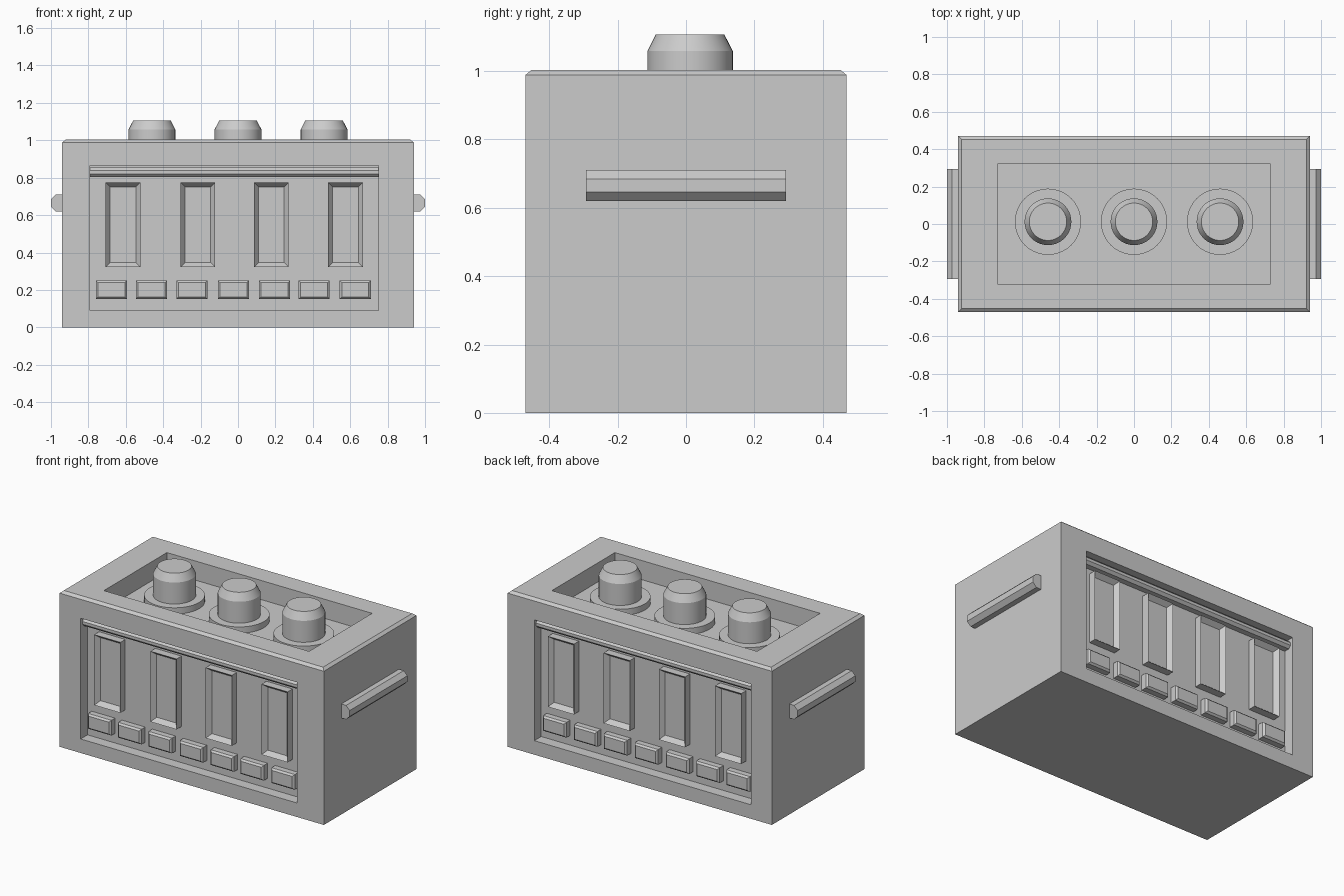
import bpy, bmesh, math
from mathutils import Vector, Matrix

if "Cube" in bpy.data.objects:
    bpy.data.objects.remove(bpy.data.objects["Cube"])

grey = bpy.data.materials.new("light grey")
grey.diffuse_color = (0.6, 0.6, 0.6, 1)
grey.use_nodes = True
grey.node_tree.nodes["Principled BSDF"].inputs["Base Color"].default_value = grey.diffuse_color


def finish(name, bm):
    bmesh.ops.recalc_face_normals(bm, faces=bm.faces[:])
    me = bpy.data.meshes.new(name)
    bm.to_mesh(me)
    bm.free()
    me.materials.append(grey)
    ob = bpy.data.objects.new(name, me)
    bpy.context.collection.objects.link(ob)
    return ob


def box_mesh(a, b):
    lo = Vector([min(p, q) for p, q in zip(a, b)])
    hi = Vector([max(p, q) for p, q in zip(a, b)])
    bm = bmesh.new()
    m = Matrix.Translation((lo + hi) / 2) @ Matrix.Diagonal((*(hi - lo), 1))
    bmesh.ops.create_cube(bm, size=1, matrix=m)
    bm.normal_update()
    return bm


def inset_box(name, a, b, direction, rim, depth):
    """Box whose face towards `direction` is inset, then sunk or raised."""
    bm = box_mesh(a, b)
    face = max(bm.faces, key=lambda f: f.normal.dot(Vector(direction)))
    bmesh.ops.inset_region(bm, faces=[face], thickness=rim, depth=depth,
                           use_even_offset=True)
    return finish(name, bm)


def rail(name, a, b, axis, width, keep):
    """Bar with its long edges chamfered where keep(midpoint) holds."""
    bm = box_mesh(a, b)
    edges = []
    for e in bm.edges:
        d = e.verts[1].co - e.verts[0].co
        mid = (e.verts[0].co + e.verts[1].co) / 2
        if abs(d[axis]) > 0.1 and keep(mid):
            edges.append(e)
    bmesh.ops.bevel(bm, geom=edges, offset=width, segments=1, affect='EDGES')
    return finish(name, bm)


def lathe(name, x, y, profile, n=40):
    """Closed turned solid from (radius, z) points."""
    bm = bmesh.new()
    rings = [[bm.verts.new((x + r * math.cos(2 * math.pi * i / n),
                            y + r * math.sin(2 * math.pi * i / n), z))
              for i in range(n)] for r, z in profile]
    for lo, hi in zip(rings, rings[1:]):
        for i in range(n):
            j = (i + 1) % n
            bm.faces.new((lo[i], lo[j], hi[j], hi[i]))
    bm.faces.new(rings[0][::-1])
    bm.faces.new(rings[-1])
    ob = finish(name, bm)
    bpy.ops.object.select_all(action='DESELECT')
    ob.select_set(True)
    bpy.context.view_layer.objects.active = ob
    bpy.ops.object.shade_smooth_by_angle(angle=math.radians(25))
    return ob


# Case with a small chamfer round the top
bm = box_mesh((-0.94, -0.47, 0), (0.94, 0.47, 0.988))
top = max(bm.faces, key=lambda f: f.normal.z)
bmesh.ops.inset_region(bm, faces=[top], thickness=0.018, depth=0.015,
                       use_even_offset=True)
case = finish("case", bm)

# Recesses: tray in the top, panel in front and back
FLOOR = 0.40
cutters = [finish("tray_cutter", box_mesh((-0.73, -0.32, 0.88), (0.73, 0.32, 1.2)))]
for s in (-1, 1):
    cutters.append(finish("panel_cutter", box_mesh((-0.79, s * FLOOR, 0.09),
                                                   (0.75, s * 0.7, 0.866))))
bpy.context.view_layer.objects.active = case
for c in cutters:
    mod = case.modifiers.new("recess", 'BOOLEAN')
    mod.operation = 'DIFFERENCE'
    mod.solver = 'EXACT'
    mod.object = c
    bpy.ops.object.modifier_apply(modifier=mod.name)
for c in cutters:
    bpy.data.objects.remove(c)

# Round push buttons on collars
for x in (-0.46, 0, 0.46):
    lathe("button_collar", x, 0.012, [(0.177, 0.87), (0.177, 0.92)])
    lathe("push_button", x, 0.012, [(0.125, 0.87), (0.125, 1.058), (0.1, 1.107)])

# Side handles, chamfered on the outside
for s in (-1, 1):
    rail("side_handle", (s * 0.93, -0.293, 0.62), (s * 1.0, 0.293, 0.71), 1, 0.026,
         lambda m: abs(m.x) > 0.98)

# Panel details, same on front and back
for s, side in ((-1, "front"), (1, "back")):
    out = (0, s, 0)
    base = s * (FLOOR - 0.01)
    rail(side + "_rail", (-0.79, base, 0.805), (0.75, s * 0.452, 0.855), 0, 0.016,
         lambda m: abs(m.y) > 0.44)
    for x in (-0.615, -0.215, 0.178, 0.575):
        inset_box(side + "_window", (x - 0.093, base, 0.322), (x + 0.093, s * 0.45, 0.775),
                  out, 0.024, -0.03)
    for x in (-0.677, -0.463, -0.247, -0.025, 0.195, 0.407, 0.627):
        inset_box(side + "_key", (x - 0.083, base, 0.152), (x + 0.083, s * 0.437, 0.25),
                  out, 0.011, 0.011)
